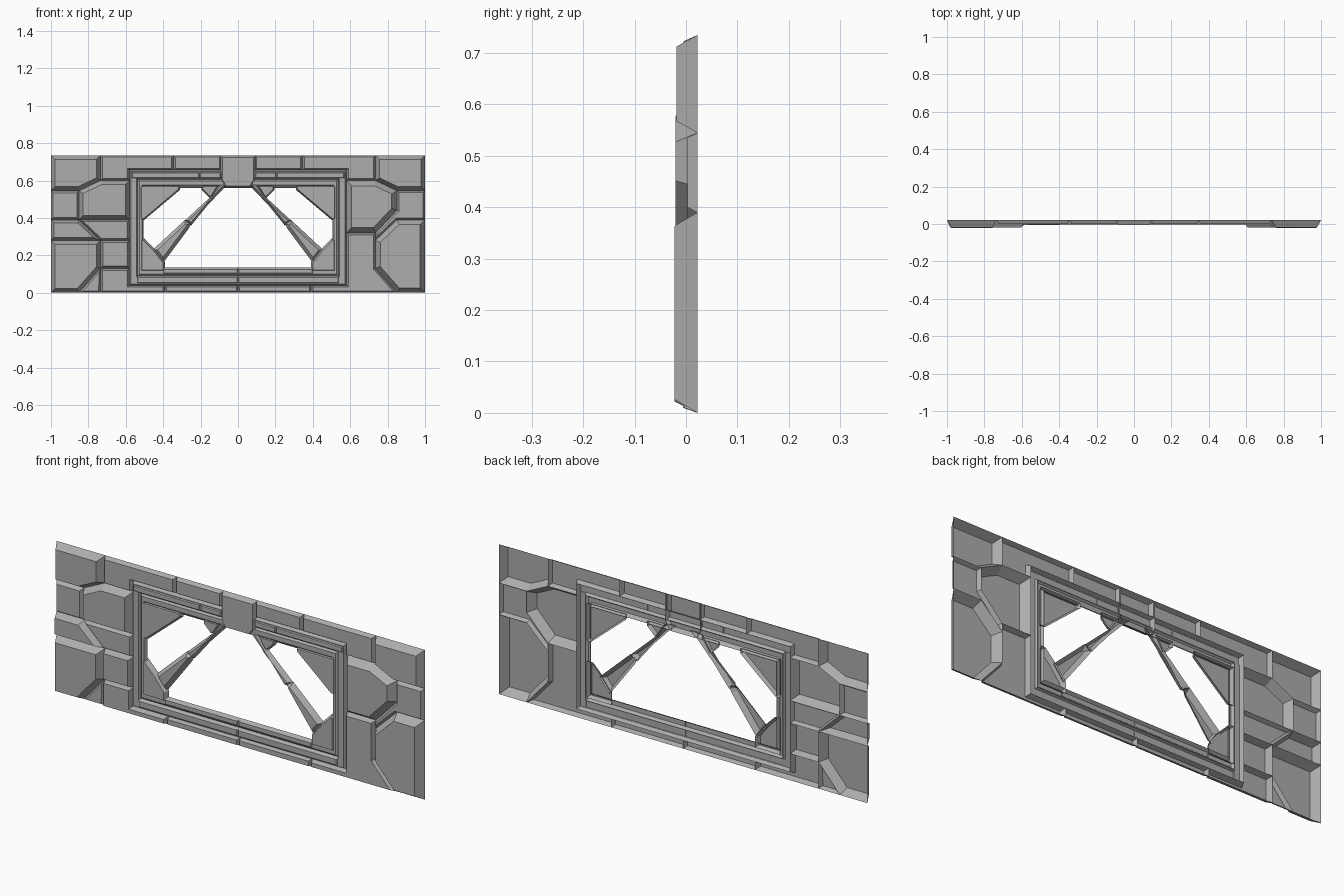
import bpy
from mathutils import Vector

grey = bpy.data.materials.new("panel_grey")
grey.diffuse_color = (0.42, 0.42, 0.42, 1)
BACK = 0.022


def make(name, verts, faces):
    me = bpy.data.meshes.new(name)
    me.from_pydata(verts, [], faces)
    me.materials.append(grey)
    ob = bpy.data.objects.new(name, me)
    bpy.context.collection.objects.link(ob)
    return ob


def offset(pts, d):
    """Inset a counter-clockwise outline by d with mitred corners."""
    out = []
    n = len(pts)
    for i in range(n):
        p = Vector(pts[i])
        e1 = (p - Vector(pts[i - 1])).normalized()
        e2 = (Vector(pts[(i + 1) % n]) - p).normalized()
        n1, n2 = Vector((-e1.y, e1.x)), Vector((-e2.y, e2.x))
        out.append(p + (n1 + n2) * (d / max(0.3, 1 + n1.dot(n2))))
    return out


def plate(name, pts, front, inset, back=BACK):
    """Bevelled plate with an open back; pts are (x, z)."""
    area = sum(pts[i - 1][0] * pts[i][1] - pts[i][0] * pts[i - 1][1] for i in range(len(pts)))
    if area < 0:
        pts = pts[::-1]
    n = len(pts)
    verts = [(x, back, z) for x, z in pts] + [(p.x, front, p.y) for p in offset(pts, inset)]
    faces = [tuple(range(n, 2 * n))]
    faces += [(i, (i + 1) % n, n + (i + 1) % n, n + i) for i in range(n)]
    return make(name, verts, faces)


def pair(name, pts, front, inset, back=BACK):
    plate(name + "_right", pts, front, inset, back)
    plate(name + "_left", [(-x, z) for x, z in pts], front, inset, back)


# Top band and corner plates
pair("top_band_inner", [(.09, .655), (.345, .655), (.345, .735), (.09, .735)], 0.0, .010)
pair("top_band_outer", [(.345, .655), (.58, .655), (.58, .60), (.735, .60),
                        (.735, .735), (.345, .735)], 0.0, .010)
pair("corner_plate", [(.735, .735), (.735, .60), (.85, .545), (1, .545), (1, .735)], -.018, .022)

# Left side plates
plate("left_edge_plate", [(-1, .545), (-.85, .545), (-.85, .39), (-1, .39)], .003, .012)
plate("left_raised_plate", [(-.58, .60), (-.735, .60), (-.85, .545), (-.85, .39), (-.58, .39)],
      -.020, .022)
plate("left_low_plate", [(-.85, .39), (-.58, .39), (-.58, .28), (-.735, .28)], .003, .010)
plate("left_wedge_plate", [(-1, .39), (-.85, .39), (-.735, .28), (-1, .28)], -.016, .016)
plate("left_bottom_plate", [(-1, .28), (-.735, .28), (-.735, .13), (-.85, 0), (-1, 0)],
      -.022, .022)
plate("left_triangle_plate", [(-.735, .13), (-.85, 0), (-.735, 0)], .003, .010)
plate("left_inner_plate", [(-.735, .28), (-.58, .28), (-.58, .13), (-.735, .13)], -.010, .012)
plate("left_foot_plate", [(-.735, .13), (-.58, .13), (-.58, .04), (-.39, .04), (-.39, 0),
                          (-.735, 0)], -.006, .010)

# Right side plates
plate("right_edge_plate", [(1, .545), (.85, .545), (.85, .44), (.735, .32), (.735, .28),
                           (.85, .39), (1, .39)], .003, .010)
plate("right_raised_plate", [(.58, .60), (.735, .60), (.85, .545), (.85, .44), (.735, .32),
                             (.58, .32)], -.020, .028)
plate("right_bottom_plate", [(1, .39), (.85, .39), (.735, .28), (.735, .13), (.85, 0), (1, 0)],
      -.022, .026)
plate("right_low_plate", [(.58, .32), (.735, .32), (.735, .13), (.85, 0), (.39, 0),
                          (.39, .04), (.58, .04)], -.003, .010)

# Bottom band
pair("bottom_band", [(0, 0), (.39, 0), (.39, .04), (0, .04)], 0.0, .008)

# Stepped window frame: nested rectangles (half width, bottom, top, y)
steps = [(.58, .04, .655, BACK), (.572, .048, .647, .002), (.542, .085, .615, .002),
         (.536, .09, .605, .014), (.526, .10, .598, .004), (.512, .125, .575, .004),
         (.505, .135, .56, .018)]
verts, faces = [], []
for hw, lo, hi, y in steps:
    verts += [(-hw, y, lo), (hw, y, lo), (hw, y, hi), (-hw, y, hi)]
for s in range(len(steps) - 1):
    for i in range(4):
        a, b = s * 4 + i, s * 4 + (i + 1) % 4
        faces.append((a, b, b + 4, a + 4))
make("window_frame", verts, faces)

# Raised rails on the frame, split by joints
pair("top_rail_inner", [(.09, .612), (.205, .612), (.205, .645), (.09, .645)], -.003, .005, .004)
pair("top_rail_outer", [(.205, .612), (.57, .612), (.57, .645), (.205, .645)], -.003, .005, .004)
pair("bottom_rail", [(0, .05), (.54, .05), (.54, .087), (0, .087)], -.003, .005, .004)
pair("sill", [(0, .10), (.40, .10), (.40, .13), (0, .13)], -.001, .005, .008)

# Keystone block
plate("keystone", [(-.095, .735), (-.095, .60), (-.07, .56), (.07, .56), (.095, .60),
                   (.095, .735)], -.005, .012)

# Diagonal struts and corner gussets
pair("upper_strut", [(.04, .59), (.075, .56), (.165, .465), (.25, .36), (.285, .385),
                     (.15, .51), (.10, .585)], -.002, .012)
pair("lower_strut", [(.262, .345), (.40, .16), (.455, .23), (.285, .388), (.25, .372)],
     -.002, .018)
pair("strut_gusset", [(.10, .575), (.14, .51), (.155, .51), (.195, .55), (.195, .575)], .004, .008)
pair("upper_gusset", [(.31, .575), (.31, .55), (.50, .39), (.525, .39), (.525, .575)], .002, .008)
pair("lower_gusset", [(.525, .29), (.50, .29), (.445, .235), (.39, .165), (.39, .11),
                      (.525, .11)], -.002, .012)
